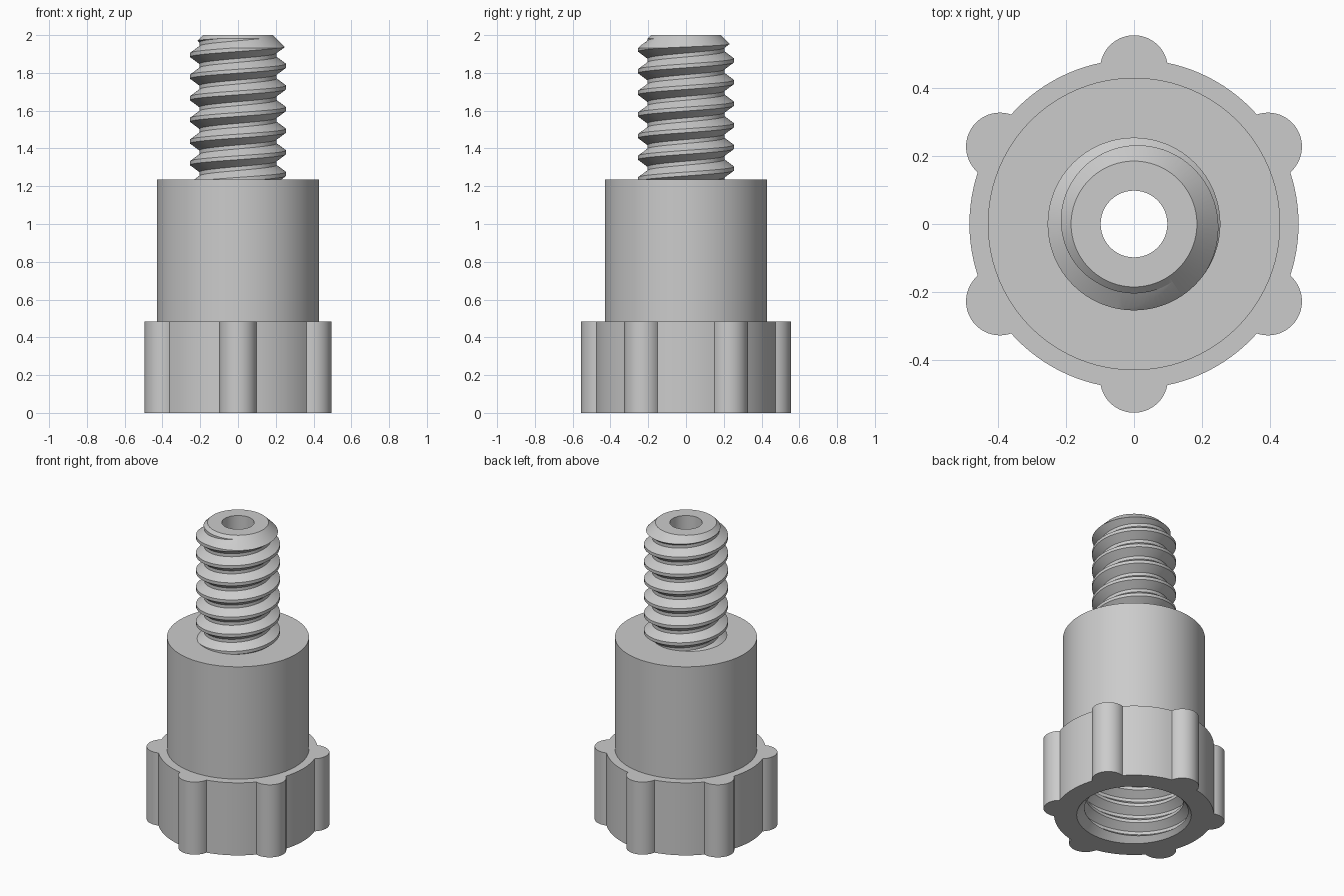
import bpy, bmesh, math
from mathutils import Vector

if "Cube" in bpy.data.objects:
    bpy.data.objects.remove(bpy.data.objects["Cube"])

GRIP_TOP, BODY_TOP, TOP = 0.485, 1.235, 2.0
PITCH, STEPS = 0.1145, 96
BORE_R, CAVITY_TOP = 0.098, 0.8

grey = bpy.data.materials.new("plain_grey")
grey.use_nodes = True
colour = (0.6, 0.6, 0.6, 1)
grey.diffuse_color = colour
grey.node_tree.nodes["Principled BSDF"].inputs["Base Color"].default_value = colour


def finish(bm, name):
    bmesh.ops.recalc_face_normals(bm, faces=bm.faces)
    mesh = bpy.data.meshes.new(name)
    bm.to_mesh(mesh)
    bm.free()
    mesh.materials.append(grey)
    ob = bpy.data.objects.new(name, mesh)
    bpy.context.collection.objects.link(ob)
    return ob


def lathe(name, profile):
    """Spin (radius, height) points into a closed solid."""
    bm = bmesh.new()
    vs = [bm.verts.new((r, 0, z)) for r, z in profile]
    es = [bm.edges.new(pair) for pair in zip(vs, vs[1:])]
    bmesh.ops.spin(bm, geom=vs + es, cent=(0, 0, 0), axis=(0, 0, 1),
                   angle=math.tau, steps=STEPS)
    bmesh.ops.remove_doubles(bm, verts=bm.verts, dist=1e-5)
    return finish(bm, name)


def threaded_rod(name, root, crest, low, high, phase):
    """Right-handed screw solid, cut flat at both ends."""
    bm = bmesh.new()
    flat = PITCH * 0.09
    profile = [(crest, -flat), (crest, flat), (root, PITCH / 2 - flat),
               (root, PITCH / 2 + flat), (crest, PITCH - flat)]
    first = math.floor((low - phase) / PITCH) - 2
    turns = math.ceil((high - low) / PITCH) + 4
    previous = None
    for i in range(turns * STEPS + 1):
        a = math.tau * i / STEPS
        base = phase + PITCH * (first + i / STEPS)
        column = [bm.verts.new((r * math.cos(a), r * math.sin(a), base + z))
                  for r, z in profile]
        if previous:
            for j in range(len(profile) - 1):
                bm.faces.new((previous[j], column[j], column[j + 1], previous[j + 1]))
        previous = column
    bmesh.ops.remove_doubles(bm, verts=bm.verts, dist=1e-5)
    for z, up in ((low, -1), (high, 1)):
        bmesh.ops.bisect_plane(bm, geom=bm.verts[:] + bm.edges[:] + bm.faces[:],
                               plane_co=(0, 0, z), plane_no=(0, 0, up), clear_outer=True)
    rim = [e for e in bm.edges if e.is_boundary]
    bmesh.ops.holes_fill(bm, edges=rim, sides=0)
    return finish(bm, name)


def combine(ob, other, operation):
    """Apply a boolean right away."""
    mod = ob.modifiers.new(operation.lower(), 'BOOLEAN')
    mod.object, mod.operation, mod.solver = other, operation, 'EXACT'
    bpy.context.view_layer.update()
    result = bpy.data.meshes.new_from_object(
        ob.evaluated_get(bpy.context.evaluated_depsgraph_get()))
    ob.modifiers.clear()
    ob.data = result


# Grip: round collar with six rounded lobes
def grip_outline():
    collar, centre, lobe = 0.484, 0.455, 0.1
    half = math.acos((collar ** 2 + centre ** 2 - lobe ** 2) / (2 * collar * centre))
    sweep = math.acos((collar * math.cos(half) - centre) / lobe)
    points = []
    for k in range(6):
        mid = math.radians(30 + 60 * k)
        hub = Vector((centre * math.cos(mid), centre * math.sin(mid), 0))
        for i in range(25):
            a = mid - sweep + 2 * sweep * i / 24
            points.append(hub + lobe * Vector((math.cos(a), math.sin(a), 0)))
        gap = math.radians(60) - 2 * half
        for i in range(1, 12):
            a = mid + half + gap * i / 12
            points.append(collar * Vector((math.cos(a), math.sin(a), 0)))
    return points


bm = bmesh.new()
base = bm.faces.new([bm.verts.new(p) for p in grip_outline()])
side = bmesh.ops.extrude_face_region(bm, geom=[base], use_keep_orig=True)
bmesh.ops.translate(bm, vec=(0, 0, GRIP_TOP),
                    verts=[v for v in side["geom"] if isinstance(v, bmesh.types.BMVert)])
grip = finish(bm, "grip")

# Body: plain cylinder above the grip
body = lathe("body", [(0, GRIP_TOP), (0.43, GRIP_TOP), (0.43, BODY_TOP), (0, BODY_TOP)])

# Stud: outer thread trimmed by a chamfered envelope
stud = threaded_rod("threaded_stud", 0.204, 0.254, BODY_TOP - 0.1, TOP + 0.1, 1.952)
envelope = lathe("stud_envelope", [(0, BODY_TOP), (0.3, BODY_TOP), (0.3, TOP - 0.115),
                                   (0.185, TOP), (0, TOP)])
combine(stud, envelope, 'INTERSECT')

# Cavity and bore cutters
socket = threaded_rod("socket_cutter", 0.3, 0.347, -0.1, CAVITY_TOP, 0)
mouth = lathe("mouth_cutter", [(0, -0.05), (0.397, -0.05), (0.29, 0.057), (0, 0.057)])
bore = lathe("bore_cutter", [(0, 0.5), (BORE_R, 0.5), (BORE_R, TOP + 0.1), (0, TOP + 0.1)])
for part, cutters in ((grip, (socket, mouth)), (body, (socket, bore)), (stud, (bore,))):
    for cutter in cutters:
        combine(part, cutter, 'DIFFERENCE')
for helper in (envelope, socket, mouth, bore):
    bpy.data.objects.remove(helper)

# Smooth shading with crisp edges
bpy.ops.object.select_all(action='DESELECT')
for part in (grip, body, stud):
    part.select_set(True)
    bpy.context.view_layer.objects.active = part
bpy.ops.object.shade_smooth_by_angle(angle=math.radians(30))
